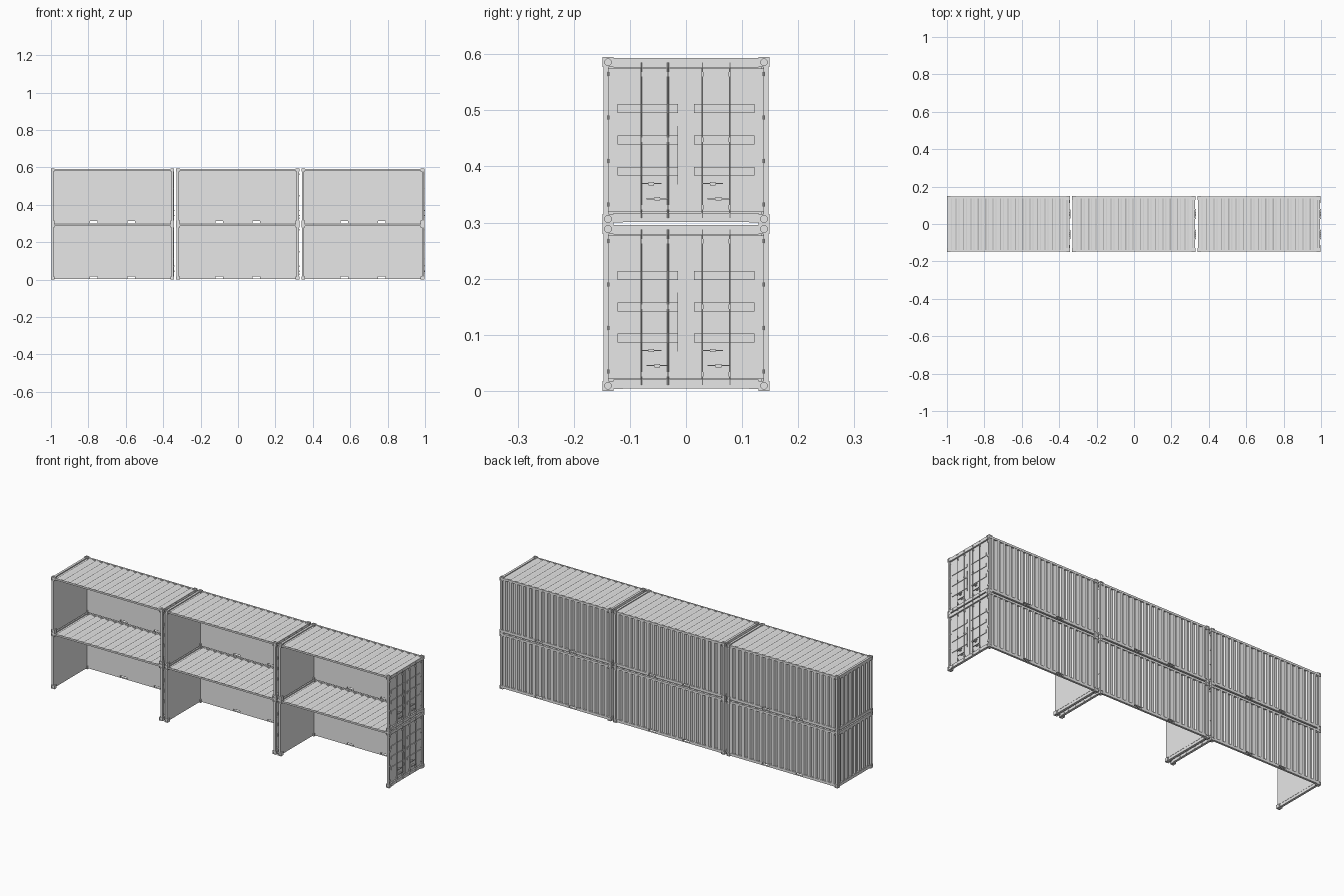
import bpy, bmesh
from mathutils import Matrix, Vector

if "Cube" in bpy.data.objects:
    bpy.data.objects.remove(bpy.data.objects["Cube"])

# One paint colour
paint = bpy.data.materials.new("light_grey_paint")
paint.use_nodes = True
grey = (0.8, 0.8, 0.8, 1)
paint.diffuse_color = grey
paint.node_tree.nodes["Principled BSDF"].inputs["Base Color"].default_value = grey

H = 0.2975      # container height
HX = 0.329      # half length
HY = 0.149      # half width
parts = []


def finish(name, bm, z=0.0):
    bmesh.ops.recalc_face_normals(bm, faces=bm.faces[:])
    mesh = bpy.data.meshes.new(name)
    bm.to_mesh(mesh)
    bm.free()
    mesh.materials.append(paint)
    obj = bpy.data.objects.new(name, mesh)
    obj.location.z = z
    bpy.context.collection.objects.link(obj)
    parts.append(obj)
    return obj


def add_box(bm, x0, x1, y0, y1, z0, z1):
    size = Matrix.Diagonal((x1 - x0, y1 - y0, z1 - z0, 1))
    centre = Vector((x0 + x1, y0 + y1, z0 + z1)) / 2
    bmesh.ops.create_cube(bm, size=1, matrix=Matrix.Translation(centre) @ size)


def boxes(name, items):
    bm = bmesh.new()
    for item in items:
        add_box(bm, *item)
    return finish(name, bm)


def add_rod(bm, centre, axis, radius, length, sides=8):
    turn = Vector((0, 0, 1)).rotation_difference(Vector(axis)).to_matrix().to_4x4()
    bmesh.ops.create_cone(bm, cap_ends=True, segments=sides, radius1=radius, radius2=radius,
                          depth=length, matrix=Matrix.Translation(centre) @ turn)


def ribbed_panel(name, u0, u1, ribs, inner, low, high, w0, w1, place):
    """Panel with a flat inner side and a trapezoid rib profile outside."""
    step = (u1 - u0) / ribs
    outline = [(u0, inner)]
    for i in range(ribs):
        for t, v in ((0, low), (0.25, low), (0.4, high), (0.85, high)):
            outline.append((u0 + (i + t) * step, v))
    outline += [(u1, low), (u1, inner)]
    bm = bmesh.new()
    face = bm.faces.new([bm.verts.new(place(u, v, w0)) for u, v in outline])
    new = bmesh.ops.extrude_face_region(bm, geom=[face])["geom"]
    shift = Vector(place(0, 0, w1)) - Vector(place(0, 0, w0))
    bmesh.ops.translate(bm, vec=shift, verts=[g for g in new if isinstance(g, bmesh.types.BMVert)])
    return finish(name, bm)


# Corner castings: one block with round sockets, mirrored to all eight corners
bm = bmesh.new()
add_box(bm, HX - 0.02, HX, HY - 0.02, HY, H / 2 - 0.018, H / 2)
castings = finish("corner_castings", bm, H / 2)
bm = bmesh.new()
mid = Vector((HX - 0.01, HY - 0.01, H / 2 - 0.009))
for axis, reach in (((1, 0, 0), 0.01), ((0, 1, 0), 0.01), ((0, 0, 1), 0.009)):
    add_rod(bm, mid + Vector(axis) * reach, axis, 0.006, 0.006, 12)
cutter = finish("socket_cutter", bm, H / 2)
cutter.hide_render = True
parts.remove(cutter)
cut = castings.modifiers.new("sockets", "BOOLEAN")
cut.object = cutter
cut.solver = "EXACT"
bpy.context.view_layer.update()
cut_mesh = bpy.data.meshes.new_from_object(castings.evaluated_get(bpy.context.evaluated_depsgraph_get()))
castings.modifiers.clear()
castings.data = cut_mesh
bpy.data.objects.remove(cutter)
castings.modifiers.new("corners", "MIRROR").use_axis = (True, True, True)

# Corner posts
boxes("corner_posts", [(min(a, b), max(a, b), min(c, d), max(c, d), 0.018, H - 0.018)
                       for a, b in ((HX - 0.014, HX - 0.002), (0.002 - HX, 0.014 - HX))
                       for c, d in ((HY - 0.011, HY - 0.002), (0.002 - HY, 0.011 - HY))])

# Long rails at the top, and the back bottom rail with two lift pockets
rail = HX - 0.02
boxes("top_rails", [(-rail, rail, HY - 0.012, HY - 0.003, H - 0.014, H - 0.003),
                    (-rail, rail, 0.003 - HY, 0.009 - HY, H - 0.012, H - 0.003)])
back = (HY - 0.014, HY - 0.003)
boxes("bottom_rail", [(a, b, *back, 0.004, 0.018) for a, b in
                      ((-rail, -0.12), (-0.08, 0.08), (0.12, rail))]
      + [(a, a + 0.04, *back, z, z + 0.002) for a in (-0.12, 0.08) for z in (0.004, 0.016)])

# End sills and headers
side = HY - 0.02
ends = ((HX - 0.014, HX - 0.002), (0.002 - HX, 0.014 - HX))
boxes("end_sills", [(a, b, -side, side, 0.004, 0.02) for a, b in ends])
boxes("end_headers", [(a, b, -side, side, H - 0.019, H - 0.002) for a, b in ends])
boxes("sill_plates", [(HX - 0.002, HX - 0.0005, min(s * 0.112, s * side), max(s * 0.112, s * side),
                       0.003, 0.017) for s in (-1, 1)])

# Ribbed roof, back wall and closed end wall
ribbed_panel("roof", -HX + 0.012, HX - 0.012, 16, H - 0.011, H - 0.008, H - 0.004,
             0.006 - HY, HY - 0.006, lambda u, v, w: (u, w, v))
ribbed_panel("back_wall", -HX + 0.012, HX - 0.012, 18, HY - 0.015, HY - 0.012, HY - 0.004,
             0.016, H - 0.012, lambda u, v, w: (u, v, w))
ribbed_panel("closed_end_wall", -HY + 0.01, HY - 0.01, 8, 0.015 - HX, 0.012 - HX, 0.004 - HX,
             0.018, H - 0.016, lambda u, v, w: (v, u, w))

# Double doors with a raised frame and pressed ribs
face_x = HX - 0.008
door_boxes, rib_boxes, seal = [], [], []
for s in (-1, 1):
    lo, hi = sorted((s * 0.002, s * 0.139))
    door_boxes.append((face_x - 0.006, face_x, lo, hi, 0.021, 0.277))
    for z in (0.094, 0.150, 0.206):
        lo, hi = sorted((s * 0.014, s * 0.122))
        rib_boxes.append((face_x - 0.001, face_x + 0.003, lo, hi, z - 0.008, z + 0.008))
boxes("doors", door_boxes)
boxes("door_ribs", rib_boxes)
boxes("door_seal", [(face_x, face_x + 0.002, -0.003, 0.003, 0.021, 0.277),
                    (face_x, face_x + 0.003, -0.0155, -0.014, 0.07, 0.175)])

# Hinges
bm = bmesh.new()
for s in (-1, 1):
    for z in (0.035, 0.112, 0.19, 0.267):
        add_rod(bm, (HX - 0.003, s * 0.138, z), (0, 0, 1), 0.002, 0.007)
        lo, hi = sorted((s * 0.128, s * 0.138))
        add_box(bm, face_x, face_x + 0.002, lo, hi, z - 0.002, z + 0.002)
finish("hinges", bm)

# Lock rods with guides and cam ends
bar_x = HX - 0.002
bm = bmesh.new()
for y in (-0.08, -0.032, 0.029, 0.078):
    add_rod(bm, (bar_x, y, H / 2), (0, 0, 1), 0.0015, 0.284)
    for z in (0.009, 0.29):
        add_box(bm, bar_x - 0.002, bar_x + 0.002, y - 0.003, y + 0.003, z - 0.002, z + 0.002)
    for z in (0.03, 0.15, 0.267):
        add_box(bm, face_x, bar_x + 0.002, y - 0.002, y + 0.002, z - 0.004, z + 0.004)
finish("lock_rods", bm)

# Door handles with hubs
bm = bmesh.new()
for y0, y1, z in ((-0.08, -0.044, 0.072), (-0.07, -0.032, 0.045),
                  (0.029, 0.066, 0.072), (0.038, 0.078, 0.045)):
    add_box(bm, bar_x + 0.002, bar_x + 0.005, y0, y1, z - 0.001, z + 0.001)
    mid_y = (y0 + y1) / 2
    add_box(bm, face_x, bar_x + 0.004, mid_y - 0.005, mid_y + 0.005, z - 0.003, z + 0.003)
finish("door_handles", bm)

# Repeat the container: three along, two high
for row in range(2):
    for col in range(3):
        offset = Vector((-0.671 + col * 0.6695, 0, row * H))
        for obj in parts:
            copy = obj.copy()
            copy.name = f"{obj.name}_{row + 1}_{col + 1}"
            copy.location = obj.location + offset
            bpy.context.collection.objects.link(copy)
for obj in parts:
    bpy.data.objects.remove(obj)
